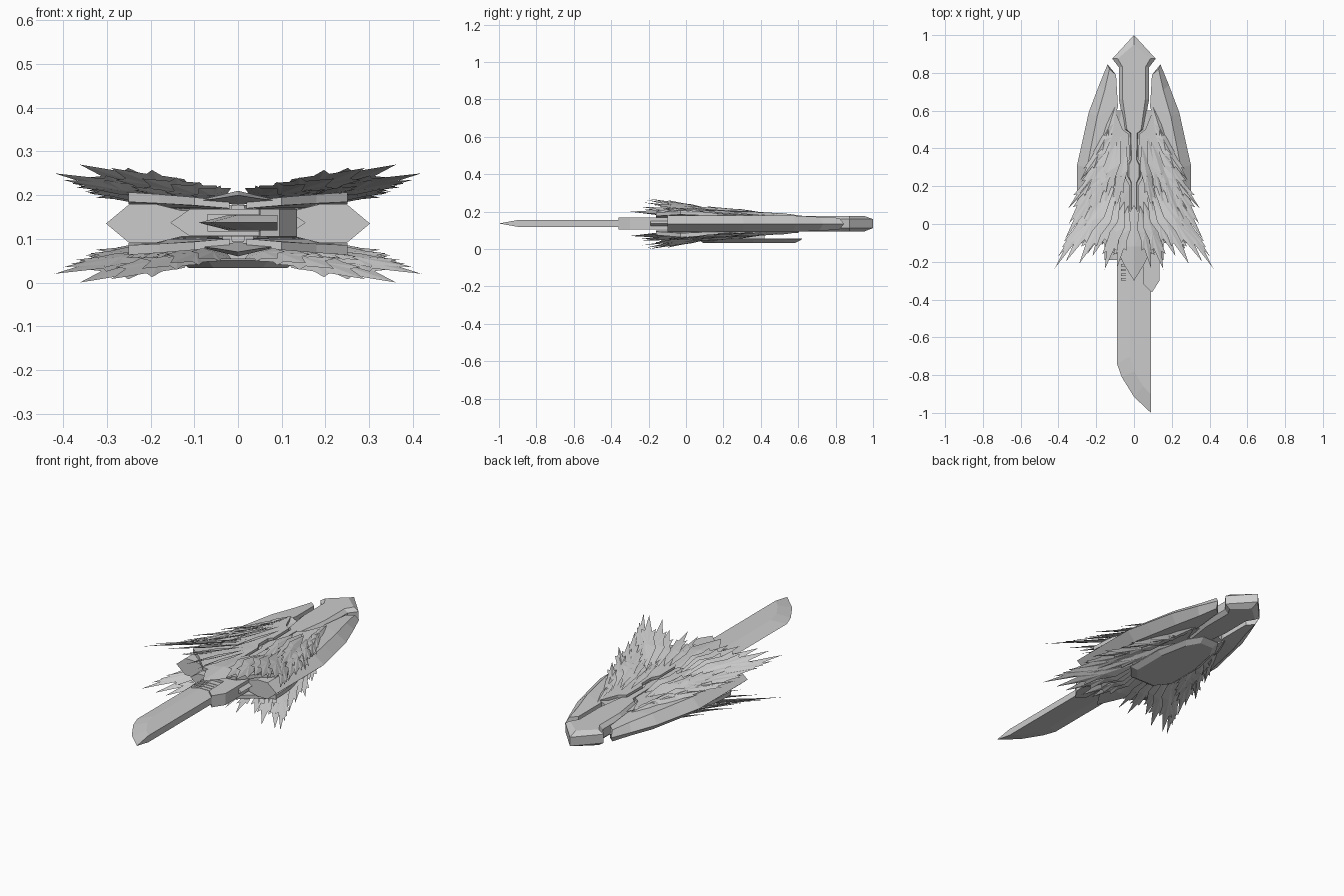
import bpy, bmesh, random
from mathutils import Vector

if "Cube" in bpy.data.objects:
    bpy.data.objects.remove(bpy.data.objects["Cube"])

random.seed(4)
MID = 0.135  # height of the mirror plane between upper and lower halves
grey = bpy.data.materials.new("steel grey")
grey.diffuse_color = (0.6, 0.6, 0.6, 1)
grey.use_nodes = True
grey.node_tree.nodes["Principled BSDF"].inputs["Base Color"].default_value = grey.diffuse_color


def finish(name, bm):
    bmesh.ops.recalc_face_normals(bm, faces=bm.faces)
    me = bpy.data.meshes.new(name)
    bm.to_mesh(me)
    bm.free()
    me.materials.append(grey)
    ob = bpy.data.objects.new(name, me)
    bpy.context.collection.objects.link(ob)
    return ob


def flip(p, sx, sz):
    return Vector((p[0] * sx, p[1], MID + (p[2] - MID) * sz))


def loft(name, rings, sx=1, sz=1):
    """Closed solid through rings of equal point count."""
    bm = bmesh.new()
    vs = [[bm.verts.new(flip(p, sx, sz)) for p in r] for r in rings]
    for a, b in zip(vs, vs[1:]):
        for i in range(len(a)):
            j = (i + 1) % len(a)
            bm.faces.new((a[i], a[j], b[j], b[i]))
    bm.faces.new(vs[0])
    bm.faces.new(vs[-1])
    bmesh.ops.triangulate(bm, faces=[f for f in bm.faces if len(f.verts) > 4])
    return finish(name, bm)


def level(pts, z):
    return [(x, y, z) for x, y in pts]


def sym(half):
    """Complete a right-hand outline with its left half."""
    return half + [(-x, y) for x, y in reversed(half) if x > 0]


def add_feather(bm, root, tip, w, h, sx, sz):
    """Barbed leaf with a raised ridge; the outer edge droops."""
    r, t = Vector(root), Vector(tip)
    d = t - r
    side = Vector((-d.y, d.x, 0)).normalized()
    side.z = -0.4
    outline = [(0, 0), (.4, 1), (.6, .8), (.8, .85), (.75, .45), (1, 0),
               (.68, -.45), (.7, -.9), (.55, -.7), (.35, -1)]
    ring = [bm.verts.new(flip(r + d * a + side * w * b, sx, sz)) for a, b in outline]
    for dz in (h, -h * 0.6):
        apex = bm.verts.new(flip(r + d * 0.45 + Vector((0, 0, dz)), sx, sz))
        for i in range(len(ring)):
            bm.faces.new((ring[i], ring[(i + 1) % len(ring)], apex))


# Sword blade: thick back on the right, bevelled edge on the left
edge = [(.09, 0), (.09, -1), (0, -.915), (-.065, -.81), (-.09, -.74), (-.09, 0)]
flat = [(.09, 0), (.09, -.9), (.05, -.86), (0, -.78), (-.02, -.70), (-.02, 0)]
loft("sword_blade", [level(flat, .119), level(edge, .137), level(flat, .155)])

# Clamp beside the blade and pointed guard across it
clamp = [(.045, -.1), (.135, -.1), (.135, -.3), (.095, -.362), (.05, -.32)]
loft("blade_clamp", [level(clamp, .105), level(clamp, .168)])
hexa = [(.155, .137), (.11, .168), (-.11, .168), (-.155, .137), (-.11, .106), (.11, .106)]
loft("guard", [[(x, y, z) for x, z in hexa] for y in (-.19, -.08)])
for k in range(4):
    y = -.225 - k * .025
    grip = [(-.07, .117), (.05, .117), (.05, .157), (-.07, .157)]
    loft("grip_rib", [[(x, y, z) for x, z in grip], [(x, y + .013, z) for x, z in grip]])

# Long central body with a waisted end section
body = [(.19, .09), (.13, .105), (-.13, .105), (-.19, .09),
        (-.19, .18), (-.13, .165), (.13, .165), (.19, .18)]
loft("central_body", [[(x * s, y, z) for x, z in body]
                      for y, s in ((-.1, 1), (.3, 1), (.6, .5))])

# Diamond pommel and its spine
half = [(0, 1), (.115, .875), (.08, .83), (.08, .66), (.05, .5), (.022, .48),
        (.018, .34), (.036, .31), (.036, .25), (.018, .22), (.018, .02)]
inset = [(x * .75, y - (.05 if y > .9 else 0)) for x, y in half]
full, small = sym(half), sym(inset)
loft("pommel_spine", [level(small, .093), level(full, .112), level(full, .16), level(small, .178)])

for sx in (1, -1):
    # Side shells with a pointed outer rim
    rim = [(.095, .79), (.14, .845), (.185, .735), (.24, .59), (.275, .43), (.302, .31),
           (.302, -.1), (.185, -.1), (.15, .4), (.085, .62)]
    top = [(.095, .79), (.13, .82), (.155, .71), (.195, .57), (.225, .42), (.248, .3),
           (.248, -.1), (.185, -.1), (.15, .4), (.085, .62)]

    def height(y, s):
        return MID + s * (.045 - max(0, y - .55) * .05)

    loft("side_shell", [[(x, y, height(y, -1)) for x, y in top], level(rim, MID),
                        [(x, y, height(y, 1)) for x, y in top]], sx)

# Feather roots and tips, from the outer sweep to the inner sweep
long_row = [((.11, .24, .192), (.42, -.235, .25), .034),
            ((.10, .20, .195), (.362, -.2, .27), .042),
            ((.15, .15, .20), (.40, -.17, .235), .03),
            ((.09, .16, .197), (.29, -.21, .262), .042),
            ((.07, .14, .197), (.22, -.17, .238), .042),
            ((.05, .12, .195), (.155, -.24, .225), .04),
            ((.03, .10, .195), (.09, -.235, .215), .036)]
mid_row = [((.12, .32, .187), (.365, -.08, .222), .034),
           ((.12, .36, .185), (.345, .0, .212), .034),
           ((.12, .36, .187), (.35, .08, .208), .028),
           ((.12, .42, .186), (.29, .16, .203), .03),
           ((.11, .48, .184), (.285, .23, .2), .026),
           ((.10, .55, .18), (.225, .32, .194), .024),
           ((.10, .62, .178), (.175, .38, .19), .02)]
cover_row = [((.04, .42, .19), (.10, .06, .212), .03), ((.07, .46, .188), (.16, .08, .216), .03),
             ((.09, .44, .19), (.21, .06, .222), .03), ((.10, .40, .19), (.25, .0, .23), .03)]

for sz, side in ((1, "upper"), (-1, "lower")):
    # Central pointed leaf with a ridge
    leaf = [(0, .1), (.06, .0), (.10, -.12), (.05, -.22), (0, -.3)]
    edge_z = {.1: .19, .0: .188, -.12: .186, -.22: .192, -.3: .2}
    pts = [(x, y, edge_z[y]) for x, y in sym(leaf)[:-1]] + [(-.06, .0, .188)]
    bm = bmesh.new()
    ring = [bm.verts.new(flip(p, 1, sz)) for p in pts]
    for z in (.21, .178):
        apex = bm.verts.new(flip((0, -.12, z), 1, sz))
        for i in range(len(ring)):
            bm.faces.new((ring[i], ring[(i + 1) % len(ring)], apex))
    finish(side + "_centre_leaf", bm)

    for sx in (1, -1):
        # Smooth plate that carries the feathers
        plate = [(.026, .475), (.06, .5), (.10, .6), (.13, .46), (.18, .37), (.225, .25),
                 (.25, .1), (.25, -.03), (.18, -.08), (.10, -.16), (.02, -.16),
                 (.02, .2), (.042, .24), (.042, .32), (.024, .34)]
        lift = lambda x, y: .183 + max(0, .4 - y) * x * .22
        loft(side + "_wing_plate", [[(x, y, .168 + (lift(x, y) - .183) * .7) for x, y in plate],
                                    [(x, y, lift(x, y)) for x, y in plate]], sx, sz)

        # Overlapping feathers
        bm = bmesh.new()
        for root, tip, w in long_row + mid_row + cover_row:
            add_feather(bm, root, tip, w, .009, sx, sz)
        # Small loose tufts between the rows
        for k in range(9):
            x, y = random.uniform(.1, .2), random.uniform(-.02, .28)
            z = lift(x, y) + .003
            reach = random.uniform(.1, .17)
            add_feather(bm, (x, y, z), (x + reach * .6, y - reach, z + reach * .13),
                        .014, .005, sx, sz)
        finish(side + "_wing_feathers", bm)

# Bevelled shield plate below, with a short stem
shield = sym([(.05, .62), (.1, .54), (.14, .36), (.14, .14), (.07, .06)])
face = [(x * .8, .33 + (y - .33) * .88) for x, y in shield]
loft("shield_plate", [level(face, .033), level(shield, .052), level(shield, .056)])
stem = [(.035, .2), (.035, .42), (-.035, .42), (-.035, .2)]
loft("shield_stem", [level(stem, .05), level(stem, .11)])
